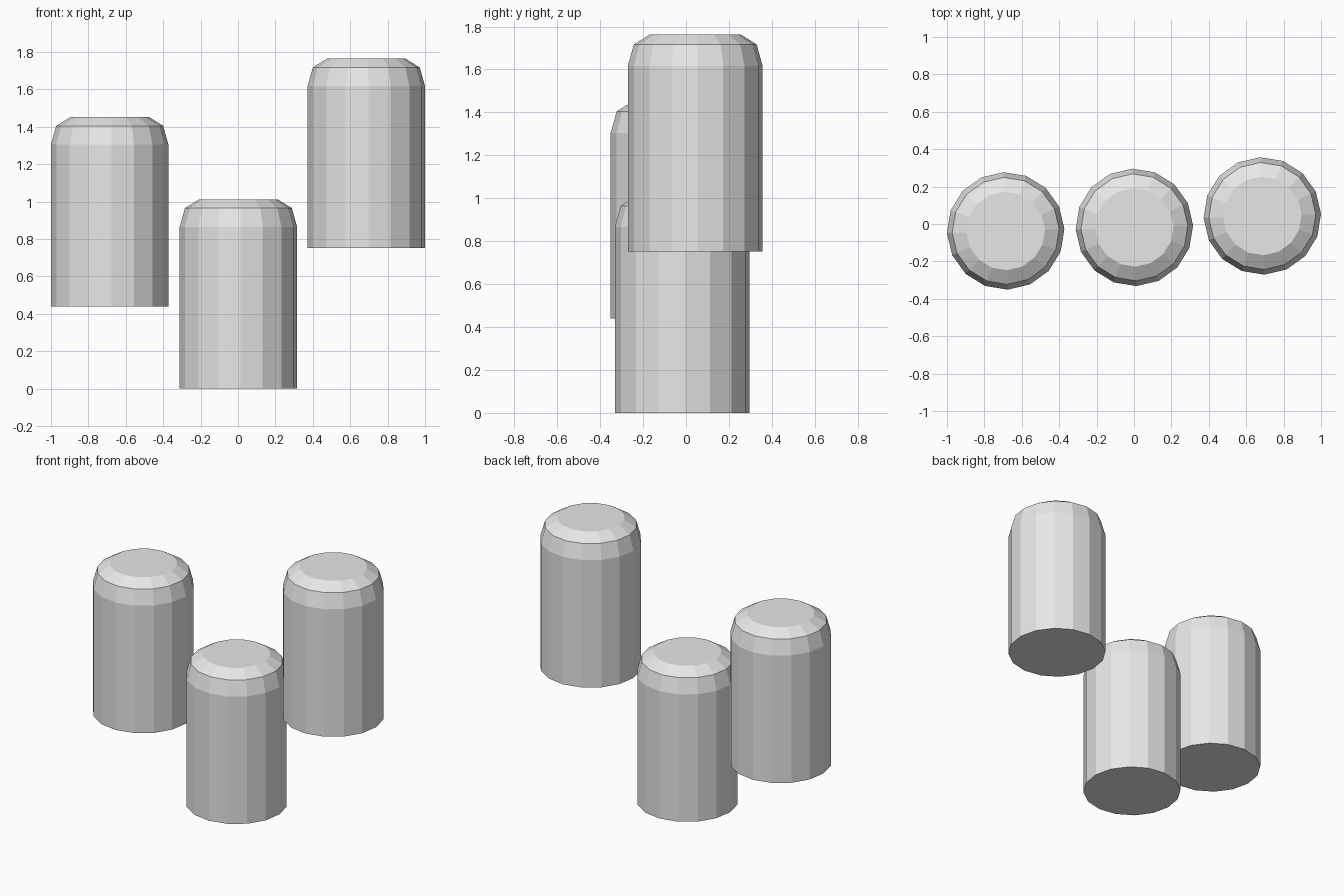
import bpy, bmesh
from math import cos, sin, pi, radians

cube = bpy.data.objects.get("Cube")
if cube:
    bpy.data.objects.remove(cube, do_unlink=True)

# Plain light grey for every part
grey = bpy.data.materials.new("light_grey")
grey.use_nodes = True
colour = (0.8, 0.8, 0.8, 1)
grey.diffuse_color = colour
grey.node_tree.nodes["Principled BSDF"].inputs["Base Color"].default_value = colour

SIDES = 16
TURN = radians(2)
# Radius and height of each ring: base, shoulder, rim, flat top
PROFILE = [(0.314, 0), (0.314, 0.865), (0.286, 0.965), (0.21, 1.012)]


def capsule_post(name, location):
    """Closed faceted cylinder with a two-step rounded shoulder."""
    bm = bmesh.new()
    rings = []
    for r, z in PROFILE:
        angles = [TURN + 2 * pi * i / SIDES for i in range(SIDES)]
        rings.append([bm.verts.new((r * cos(a), r * sin(a), z)) for a in angles])
    for low, high in zip(rings, rings[1:]):
        for i in range(SIDES):
            j = (i + 1) % SIDES
            bm.faces.new((low[i], low[j], high[j], high[i]))
    bm.faces.new(rings[0][::-1])
    bm.faces.new(rings[-1])
    mesh = bpy.data.meshes.new(name)
    bm.to_mesh(mesh)
    bm.free()
    mesh.materials.append(grey)
    obj = bpy.data.objects.new(name, mesh)
    obj.location = location
    bpy.context.collection.objects.link(obj)


# Three equal posts at different heights
capsule_post("right_post", (-0.686, -0.037, 0.44))
capsule_post("middle_post", (0.002, -0.018, 0))
capsule_post("left_post", (0.686, 0.043, 0.752))
